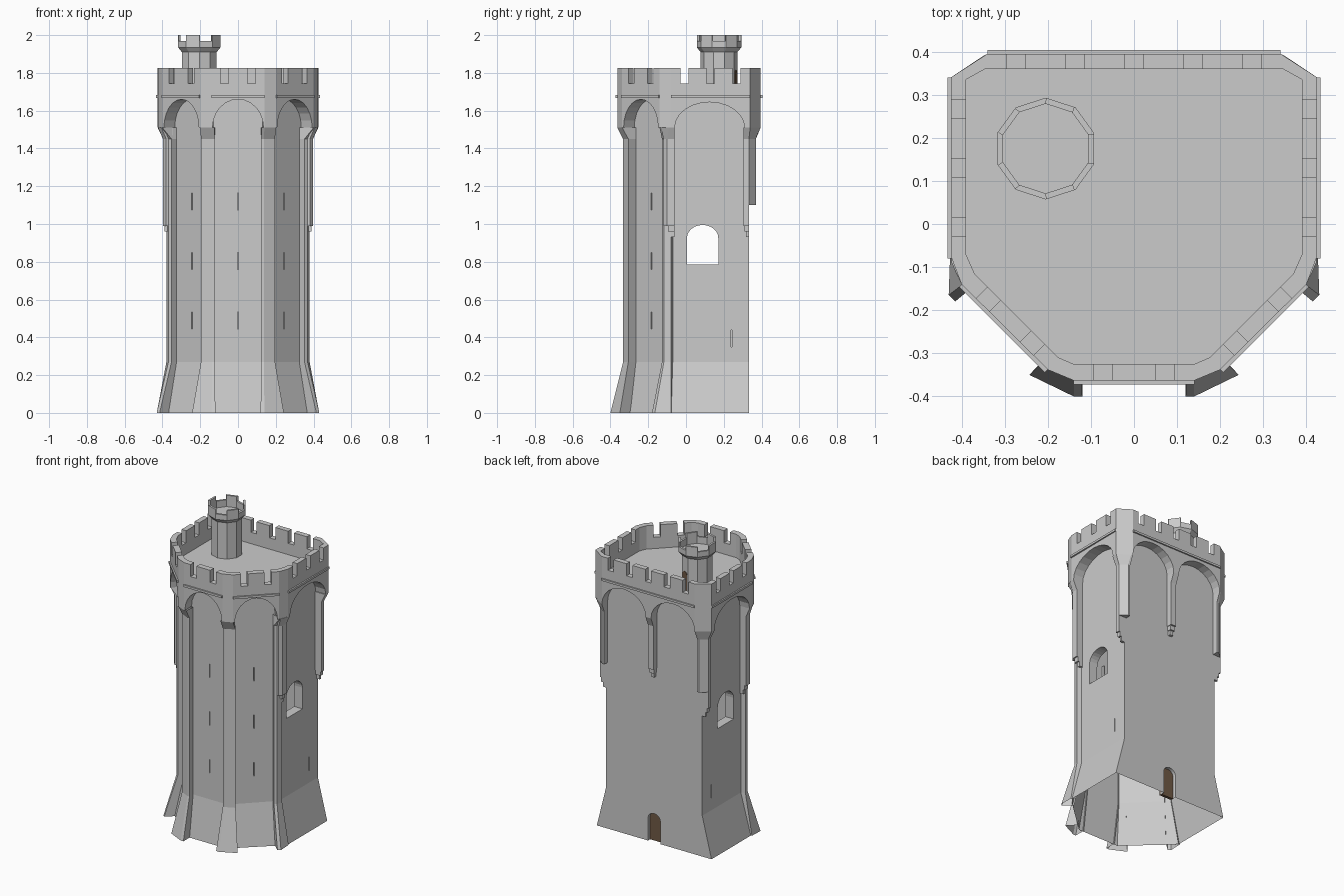
import bpy, bmesh, math
from math import sin, cos, pi, radians

if "Cube" in bpy.data.objects:
    bpy.data.objects.remove(bpy.data.objects["Cube"])

def mesh_obj(name, bm):
    bmesh.ops.recalc_face_normals(bm, faces=bm.faces)
    me = bpy.data.meshes.new(name)
    bm.to_mesh(me)
    bm.free()
    ob = bpy.data.objects.new(name, me)
    bpy.context.scene.collection.objects.link(ob)
    return ob

def loft(name, rings, closed=True):
    """Skin through 3D rings; closed adds the caps and the wrap-around side."""
    bm = bmesh.new()
    vs = [[bm.verts.new(p) for p in r] for r in rings]
    n = len(vs[0])
    for a, b in zip(vs, vs[1:]):
        for i in range(n if closed else n - 1):
            j = (i + 1) % n
            bm.faces.new((a[i], a[j], b[j], b[i]))
    if closed:
        bm.faces.new(vs[0])
        bm.faces.new(vs[-1])
    return mesh_obj(name, bm)

def plan(levels, s=1):
    return [[(s * x, y, z) for x, y in pts] for pts, z in levels]

def sym(half):
    return half + [(-x, y) for x, y in reversed(half)]

def box(name, x0, x1, y0, y1, z0, z1):
    r = [(x0, y0), (x1, y0), (x1, y1), (x0, y1)]
    return loft(name, plan([(r, z0), (r, z1)]))

def panel(name, px, py, deg, w, z0, spring, top, d0, d1, u0=0):
    """Upright (arched) slab facing direction deg, from depth d0 to d1."""
    a = radians(deg)
    if top > spring:
        arc = [(w/2*cos(pi*k/12), spring + (top-spring)*sin(pi*k/12)) for k in range(13)]
    else:
        arc = [(w/2, top), (-w/2, top)]
    prof = [(w/2, z0)] + arc + [(-w/2, z0)]
    return loft(name, [[(px + d*cos(a) - (u+u0)*sin(a), py + d*sin(a) + (u+u0)*cos(a), z)
                        for u, z in prof] for d in (d0, d1)])

def cut(ob, cutters):
    bpy.context.view_layer.objects.active = ob
    for c in cutters:
        c.hide_render = True
        m = ob.modifiers.new("cut", 'BOOLEAN')
        m.operation, m.solver, m.object = 'DIFFERENCE', 'EXACT', c
        bpy.ops.object.modifier_apply(modifier=m.name)
        bpy.data.objects.remove(c)

wood = bpy.data.materials.new("wood")
wood.diffuse_color = (0.16, 0.10, 0.06, 1)
wood.use_nodes = True
wood.node_tree.nodes["Principled BSDF"].inputs["Base Color"].default_value = wood.diffuse_color

# Tower wall: recessed panels with flared foot
up = sym([(0.13, -0.295), (0.34, -0.085), (0.352, -0.07), (0.352, 0.333)])
foot = sym([(0.15, -0.335), (0.39, -0.115), (0.42, -0.08), (0.42, 0.333)])
wall = loft("tower_wall", plan([(foot, 0), (up, 0.27), (up, 1.665)]))
holes = [panel("c", 0, 0.333, 90, 0.09, -0.05, 0.15, 0.19, -0.03, 0.05)]
for s in (1, -1):
    side = 0 if s > 0 else 180
    holes.append(panel("c", s*0.352, 0.088, side, 0.166, 0.785, 0.925, 0.995, -0.06, 0.05))
    holes.append(panel("c", s*0.352, 0.24, side, 0.006, 0.35, 0.44, 0.44, -0.02, 0.05))
for z in (0.445, 0.76, 1.075):
    holes.append(panel("c", 0, -0.295, -90, 0.006, z, z+0.09, z+0.09, -0.02, 0.05))
    for s in (1, -1):
        holes.append(panel("c", s*0.243, -0.182, -90 + s*45, 0.006, z, z+0.09, z+0.09, -0.02, 0.05))
cut(wall, holes)

# Open the underside and the window backs
bm = bmesh.new()
bm.from_mesh(wall.data)
gone = [f for f in bm.faces if all(v.co.z < 1e-4 for v in f.verts)
        or all(abs(abs(v.co.x) - 0.292) < 1e-3 for v in f.verts)]
bmesh.ops.delete(bm, geom=gone, context='FACES')
bm.to_mesh(wall.data)
bm.free()

door = panel("back_door", 0, 0.333, 90, 0.09, 0, 0.15, 0.19, -0.04, -0.022)
door.data.materials.append(wood)

# Overhanging battlement: arches below, roof pocket and crenels above
outer = sym([(0.14, -0.363), (0.2, -0.338), (0.40, -0.14), (0.423, -0.08),
             (0.425, 0.34), (0.34, 0.395)])
inner = sym([(0.14, -0.325), (0.175, -0.31), (0.37, -0.115), (0.39, -0.07),
             (0.39, 0.335), (0.345, 0.36)])
parapet = loft("battlement", plan([(outer, 1.51), (outer, 1.825)]))
# face: x, y, direction, length, crenel offsets, arches (offset, width, top, depth)
faces = [(0, -0.363, -90, 0.28, (-0.072, 0.072), [(0, 0.27, 1.66, 0.07)]),
         (0, 0.395, 90, 0.68, (-0.274, -0.137, 0, 0.137, 0.274),
          [(-0.18, 0.32, 1.65, 0.065), (0.18, 0.32, 1.65, 0.065)])]
for s in (1, -1):
    faces.append((s*0.3, -0.239, -90 + s*45, 0.28, (-0.072, 0.072), [(0, 0.26, 1.66, 0.083)]))
    faces.append((s*0.424, 0.13, 0 if s > 0 else 180, 0.42, (-0.137, 0, 0.137),
                  [(-0.005*s, 0.37, 1.645, 0.075)]))
cutters = [loft("c", plan([(inner, 1.67), (inner, 1.9)]))]
for x, y, d, length, crenels, arches in faces:
    cutters += [panel("c", x, y, d, 0.043, 1.745, 1.9, 1.9, -0.06, 0.05, u) for u in crenels]
    cutters += [panel("c", x, y, d, w, 1.4, 1.51, t, -dep, 0.08, u) for u, w, t, dep in arches]
    panel("string_course", x, y, d, length, 1.668, 1.682, 1.682, -0.01, 0.009)
cut(parapet, cutters)

for s in (1, -1):
    # Full-height front buttresses
    mid = [(0.122, -0.285), (0.122, -0.333), (0.137, -0.333), (0.196, -0.305), (0.16, -0.265)]
    loft("front_buttress", plan([
        ([(0.12, -0.325), (0.12, -0.40), (0.14, -0.40), (0.243, -0.35), (0.19, -0.295)], 0),
        (mid, 0.27), (mid, 1.45),
        ([(0.122, -0.285), (0.125, -0.363), (0.14, -0.363), (0.2, -0.338), (0.16, -0.265)], 1.51)], s), False)
    mid = [(0.32, -0.095), (0.352, -0.127), (0.368, -0.117), (0.379, -0.08), (0.345, -0.068)]
    loft("side_buttress", plan([
        ([(0.36, -0.13), (0.415, -0.18), (0.43, -0.165), (0.427, -0.08), (0.41, -0.075)], 0),
        (mid, 0.27), (mid, 1.45),
        ([(0.32, -0.095), (0.40, -0.14), (0.415, -0.11), (0.423, -0.08), (0.345, -0.068)], 1.51)], s), False)
    # Hanging piers on the side walls
    low = [(0.345, -0.11), (0.38, -0.12), (0.397, -0.1), (0.397, -0.06), (0.345, -0.06)]
    high = [(0.345, -0.11), (0.405, -0.13), (0.423, -0.09), (0.424, -0.06), (0.345, -0.06)]
    loft("side_pier", plan([(low, 0.99), (low, 1.45), (high, 1.51)], s))
    # Hanging piers on the back corners
    low = [(0.34, 0.32), (0.34, 0.37), (0.355, 0.37), (0.397, 0.333), (0.397, 0.305), (0.345, 0.305)]
    high = [(0.34, 0.32), (0.34, 0.395), (0.35, 0.39), (0.425, 0.34), (0.425, 0.305), (0.345, 0.305)]
    loft("corner_pier", plan([(low, 1.1), (low, 1.45), (high, 1.51)], s))
    box("corner_pier_foot", s*0.345, s*0.397, 0.305, 0.333, 0.99, 1.1)
    # Stepped corbels
    for i in range(2):
        z, x = 0.96 - 0.03*i, 0.388 - 0.012*i
        box("side_corbel", s*0.345, s*x, -0.095 + 0.007*i, -0.06, z, z+0.03)
        box("corner_corbel", s*0.345, s*x, 0.31 + 0.007*i, 0.333, z, z+0.03)

# Middle pier on the back
r = lambda y: [(-0.02, 0.32), (0.02, 0.32), (0.02, y), (-0.02, y)]
loft("back_pier", plan([(r(0.37), 1.16), (r(0.37), 1.45), (r(0.395), 1.51)]))
for i in range(2):
    box("back_corbel", -0.016 + 0.004*i, 0.016 - 0.004*i, 0.32, 0.36 - 0.01*i, 1.13 - 0.03*i, 1.16 - 0.03*i)

# Ten-sided stair turret on the roof
tx, ty = -0.205, 0.175
turret = loft("stair_turret", [[(tx + R*cos(pi*k/5 + pi/10), ty + R*sin(pi*k/5 + pi/10), z)
              for k in range(10)] for R, z in ((0.097, 1.66), (0.097, 1.91), (0.118, 1.935),
              (0.118, 2.0), (0.104, 2.0), (0.104, 1.925))])
cut(turret, [panel("c", tx, ty, 72*k, 0.066, 1.97, 2.1, 2.1, 0.08, 0.14) for k in range(5)])
tdoor = panel("turret_door", tx, ty, 72, 0.045, 1.67, 1.79, 1.815, 0.07, 0.095)
tdoor.data.materials.append(wood)
